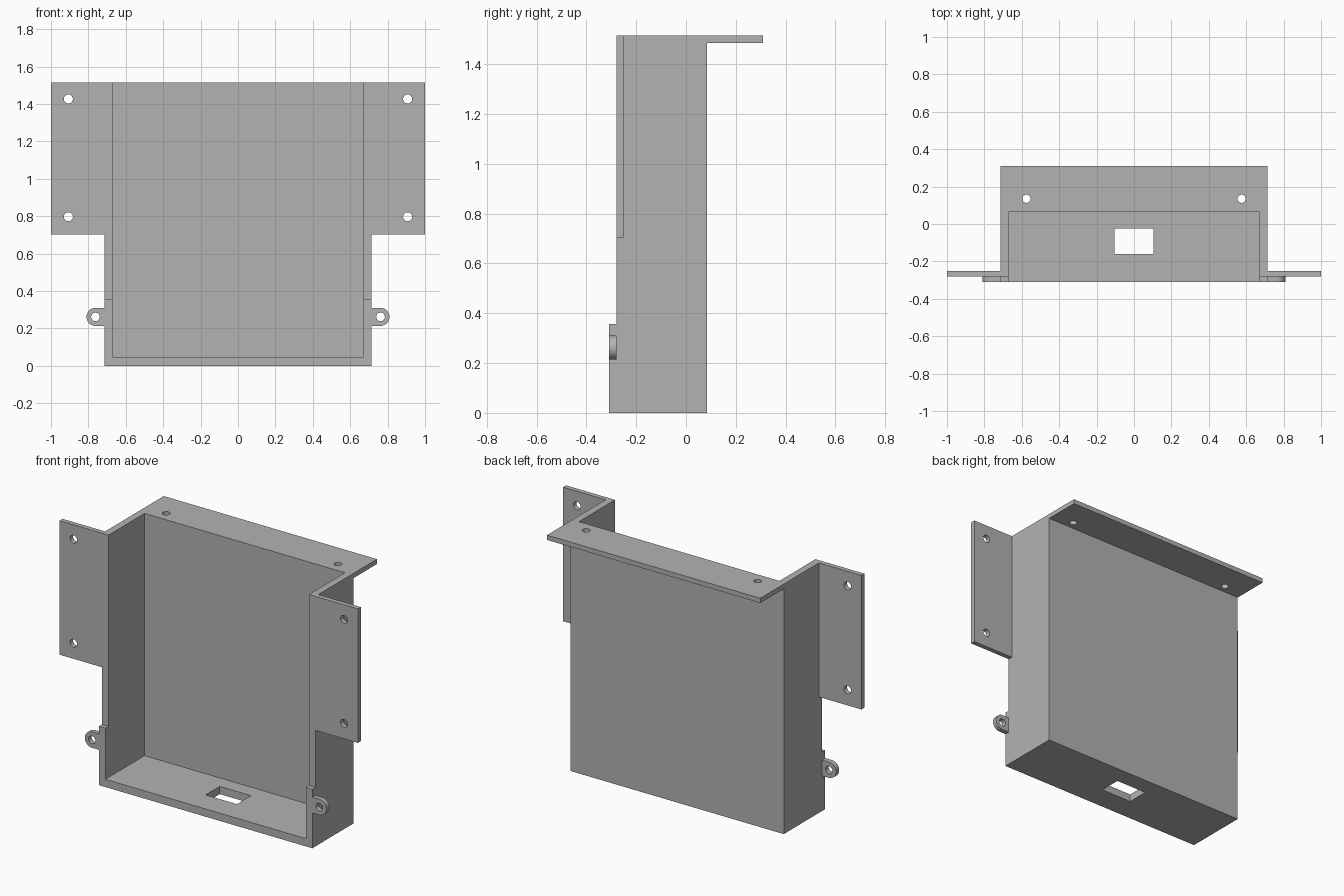
import bpy, bmesh, math
from mathutils import Matrix, Vector

cube = bpy.data.objects.get("Cube")
if cube:
    bpy.data.objects.remove(cube, do_unlink=True)

grey = bpy.data.materials.new("plain grey")
grey.use_nodes = True
grey.diffuse_color = (0.448, 0.448, 0.448, 1)
grey.node_tree.nodes["Principled BSDF"].inputs["Base Color"].default_value = grey.diffuse_color

# Main dimensions
W, IN = 0.715, 0.672             # outer and inner half width
FRONT, STEP, BACK = -0.31, -0.28, 0.085
TOP, T = 1.515, 0.029            # height, sheet thickness


def finish(name, bm):
    bmesh.ops.recalc_face_normals(bm, faces=bm.faces)
    mesh = bpy.data.meshes.new(name)
    bm.to_mesh(mesh)
    bm.free()
    mesh.materials.append(grey)
    obj = bpy.data.objects.new(name, mesh)
    bpy.context.collection.objects.link(obj)
    return obj


def box(name, lo, hi):
    lo, hi = Vector(lo), Vector(hi)
    bm = bmesh.new()
    size = Matrix.Diagonal((*(hi - lo), 1))
    bmesh.ops.create_cube(bm, size=1, matrix=Matrix.Translation((lo + hi) / 2) @ size)
    return finish(name, bm)


def drill(centre, radius, axis):
    bm = bmesh.new()
    turn = Matrix.Rotation(math.pi / 2, 4, "X") if axis == "Y" else Matrix()
    bmesh.ops.create_cone(bm, cap_ends=True, segments=32, radius1=radius, radius2=radius,
                          depth=0.2, matrix=Matrix.Translation(centre) @ turn)
    return finish("drill", bm)


def cut(obj, cutters):
    for c in cutters:
        c.hide_render = True
        mod = obj.modifiers.new("cut", "BOOLEAN")
        mod.operation, mod.solver, mod.object = "DIFFERENCE", "EXACT", c
    bpy.context.view_layer.update()
    graph = bpy.context.evaluated_depsgraph_get()
    mesh = bpy.data.meshes.new_from_object(obj.evaluated_get(graph))
    obj.modifiers.clear()
    obj.data = mesh
    for c in cutters:
        bpy.data.objects.remove(c, do_unlink=True)


# Tray: open at front and top, stepped front edge, slot in the floor
tray = box("tray", (-W, FRONT, 0), (W, BACK, TOP))
cut(tray, [
    box("cavity", (-IN, -1, 0.047), (IN, 0.065, 2)),
    box("edge_step", (-1, -1, 0.357), (1, STEP, 2)),
    box("slot", (-0.105, -0.16, -0.1), (0.105, -0.025, 0.1)),
])

# Rear flange at the top
rear = box("rear_flange", (-W, BACK, TOP - T), (W, 0.31, TOP))
cut(rear, [drill((x, 0.135, TOP), 0.022, "Z") for x in (-0.575, 0.575)])
parts = [tray, rear]

for side, s in (("left", 1), ("right", -1)):
    # Side mounting flange
    flange = box(side + "_flange", (min(s, s * W), STEP, 0.703), (max(s, s * W), STEP + T, TOP))
    cut(flange, [drill((s * 0.907, STEP, z), 0.024, "Y") for z in (0.797, 1.427)])

    # Rounded ear
    cx, cz, r = 0.762, 0.262, 0.048
    angles = [math.pi * (i / 24 - 0.5) for i in range(25)]
    outline = [(W, cz - r)] + [(cx + r * math.cos(a), cz + r * math.sin(a)) for a in angles] + [(W, cz + r)]
    bm = bmesh.new()
    face = bm.faces.new([bm.verts.new((s * x, FRONT, z)) for x, z in outline])
    new = bmesh.ops.extrude_face_region(bm, geom=[face])["geom"]
    bmesh.ops.translate(bm, vec=(0, STEP - FRONT, 0),
                        verts=[v for v in new if isinstance(v, bmesh.types.BMVert)])
    ear = finish(side + "_ear", bm)
    cut(ear, [drill((s * cx, FRONT, cz), 0.023, "Y")])
    parts += [flange, ear]

# Smooth the round edges only
bpy.ops.object.select_all(action="DESELECT")
for p in parts:
    p.select_set(True)
bpy.context.view_layer.objects.active = tray
bpy.ops.object.shade_smooth_by_angle(angle=math.radians(30))
